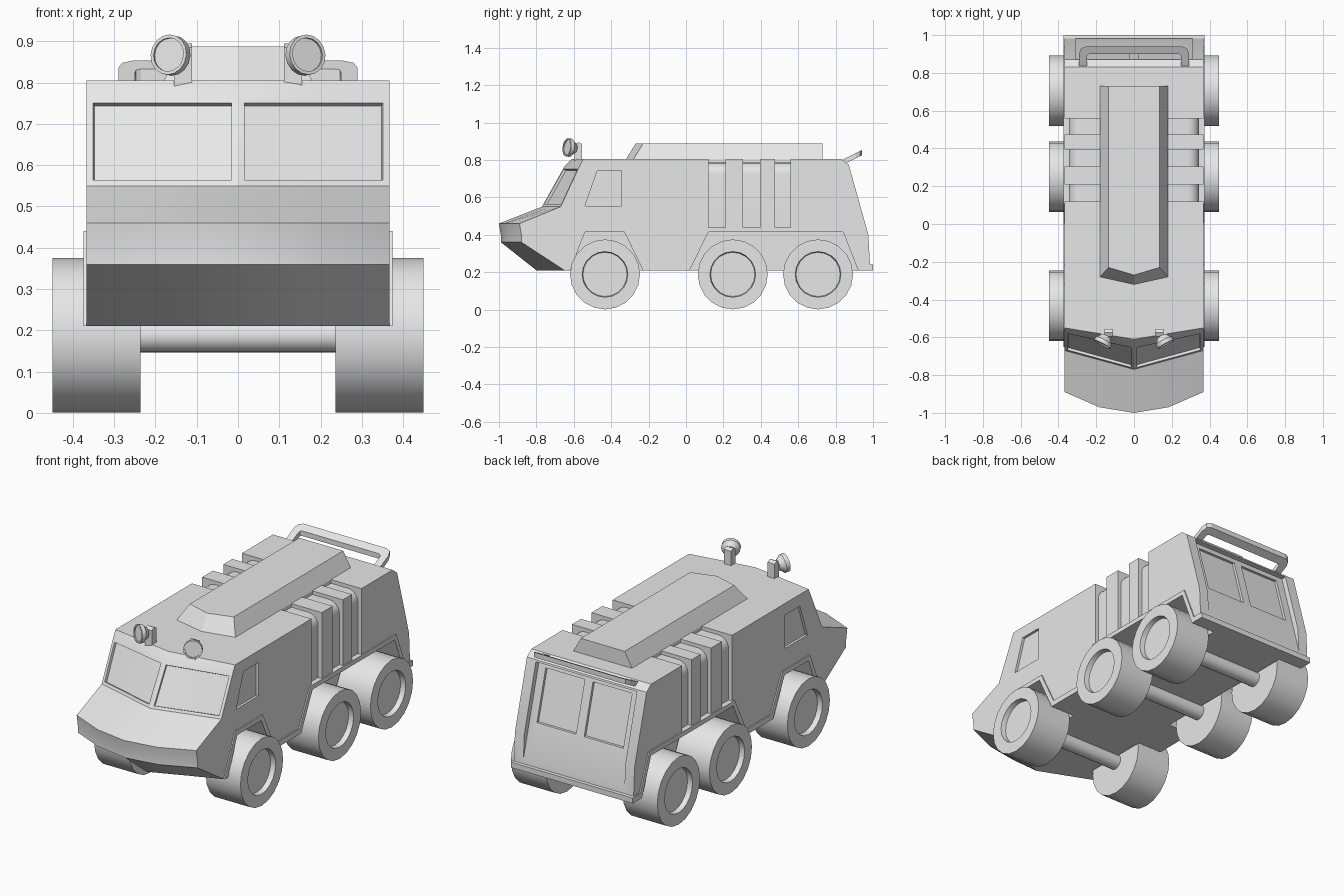
import bpy, bmesh, math
from mathutils import Vector, Matrix

if "Cube" in bpy.data.objects:
    bpy.data.objects.remove(bpy.data.objects["Cube"])

paint = bpy.data.materials.new("grey_paint")
paint.diffuse_color = (0.8, 0.8, 0.8, 1)
paint.use_nodes = True
paint.node_tree.nodes["Principled BSDF"].inputs["Base Color"].default_value = paint.diffuse_color


def finish(name, bm, smooth=None):
    bmesh.ops.recalc_face_normals(bm, faces=bm.faces)
    me = bpy.data.meshes.new(name)
    bm.to_mesh(me)
    bm.free()
    me.materials.append(paint)
    ob = bpy.data.objects.new(name, me)
    bpy.context.collection.objects.link(ob)
    if smooth:
        smooth_object(ob, smooth)
    return ob


def smooth_object(ob, angle):
    bpy.ops.object.select_all(action='DESELECT')
    ob.select_set(True)
    bpy.context.view_layer.objects.active = ob
    bpy.ops.object.shade_smooth_by_angle(angle=math.radians(angle))


def loft(loops):
    """Bridge equal-length closed loops and cap both ends."""
    bm = bmesh.new()
    rings = [[bm.verts.new(p) for p in loop] for loop in loops]
    n = len(rings[0])
    for a, b in zip(rings, rings[1:]):
        for i in range(n):
            j = (i + 1) % n
            bm.faces.new((a[i], a[j], b[j], b[i]))
    bm.faces.new(rings[0])
    bm.faces.new(rings[-1])
    return bm


def prism_x(name, pts, x0, x1):
    return finish(name, loft([[(x, y, z) for y, z in pts] for x in (x0, x1)]))


def prism_y(name, pts, y0, y1):
    return finish(name, loft([[(x, y, z) for x, z in pts] for y in (y0, y1)]))


def lathe(name, profile, centre, axis, segs, angle=30):
    """Spin (radius, height) points about an axis."""
    m = Matrix.Translation(centre) @ Vector(axis).to_track_quat('Z', 'Y').to_matrix().to_4x4()
    loops = [[m @ Vector((r * math.cos(2 * math.pi * i / segs),
                          r * math.sin(2 * math.pi * i / segs), h))
              for i in range(segs)] for r, h in profile]
    return finish(name, loft(loops), angle)


def cut(ob, cutter):
    mod = ob.modifiers.new("cut", 'BOOLEAN')
    mod.operation = 'DIFFERENCE'
    mod.solver = 'EXACT'
    mod.object = cutter
    bpy.ops.object.select_all(action='DESELECT')
    ob.select_set(True)
    bpy.context.view_layer.objects.active = ob
    bpy.ops.object.modifier_apply(modifier=mod.name)
    bpy.data.objects.remove(cutter)


# Hull: side profiles lofted across the width, with a V-shaped front
def hull_profile(x):
    t = abs(x) / 0.367
    nose = -1 + 0.06 * t if t <= 0.5 else -0.97 + 0.16 * (t - 0.5)
    pts = [(-0.80 + 0.15 * t, 0.21), (nose + 0.01, 0.36), (nose + 0.01, 0.40),
           (nose, 0.46), (-0.77 + 0.10 * t, 0.55), (-0.65 + 0.08 * t, 0.765),
           (-0.61 + 0.06 * t, 0.805), (0.83, 0.805), (0.87, 0.775),
           (0.975, 0.40), (0.985, 0.21)]
    return [(x, y, z) for y, z in pts]


bm = loft([hull_profile(x) for x in (-0.367, -0.1835, 0, 0.1835, 0.367)])
bmesh.ops.recalc_face_normals(bm, faces=bm.faces)
# Recessed windscreen panes
for side in (-1, 1):
    pane = [f for f in bm.faces
            if abs(f.calc_center_median().z - 0.6575) < 0.02
            and f.calc_center_median().y < -0.5
            and len(f.verts) == 4 and f.calc_center_median().x * side > 0]
    bmesh.ops.inset_region(bm, faces=pane, thickness=0.016, depth=0, use_even_offset=True)
    bmesh.ops.inset_region(bm, faces=pane, thickness=0.001, depth=-0.014, use_even_offset=True)
hull = finish("hull", bm)

# Wheel arches, side windows and rounded rib grooves
arches = [[(-0.62, 0.15), (-0.62, 0.21), (-0.54, 0.415), (-0.33, 0.415), (-0.23, 0.21), (-0.23, 0.15)],
          [(0.02, 0.15), (0.02, 0.21), (0.12, 0.415), (0.84, 0.415), (0.92, 0.21), (0.92, 0.15)]]
window = [(-0.54, 0.555), (-0.475, 0.74), (-0.345, 0.74), (-0.345, 0.555)]
corner = [(0.285 + 0.06 * math.sin(a * math.pi / 12), 0.725 + 0.06 * math.cos(a * math.pi / 12))
          for a in range(7)]
groove = [(0.16, 0.9), (0.16, 0.785)] + corner + [(0.345, 0.44), (0.5, 0.44), (0.5, 0.9)]
for s in (-1, 1):
    for arch in arches:
        cut(hull, prism_x("arch_cutter", arch, s * 0.225, s * 0.5))
    cut(hull, prism_x("window_cutter", window, s * 0.353, s * 0.5))
    for y0, y1 in ((0.12, 0.21), (0.305, 0.395), (0.475, 0.558)):
        cut(hull, prism_y("groove_cutter", [(s * x, z) for x, z in groove], y0, y1))


# Recessed rear panel with two deeper windows
def rear_y(z, depth):
    return 0.975 - 0.28 * (z - 0.4) - depth


def rear_cutter(z0, z1, depth, x0, x1):
    pts = [(rear_y(z0, depth), z0), (rear_y(z1, depth), z1), (1.2, z1), (1.2, z0)]
    cut(hull, prism_x("rear_cutter", pts, x0, x1))


rear_cutter(0.25, 0.765, 0.03, -0.31, 0.31)
for s in (-1, 1):
    rear_cutter(0.46, 0.735, 0.045, s * 0.025, s * 0.265)
smooth_object(hull, 20)

# Rear lower ledge
prism_x("rear_ledge", [(0.95, 0.21), (1.0, 0.21), (1.0, 0.24), (0.95, 0.245)], -0.373, 0.373)

# Raised trim following sills and arches
low = [(-0.62, 0.21), (-0.54, 0.415), (-0.33, 0.415), (-0.23, 0.21), (0.02, 0.21),
       (0.12, 0.415), (0.84, 0.415), (0.92, 0.21), (0.985, 0.21)]
high = [(-0.65, 0.21), (-0.555, 0.44), (-0.315, 0.44), (-0.215, 0.24), (0.005, 0.24),
        (0.105, 0.44), (0.855, 0.44), (0.935, 0.24), (0.985, 0.24)]
for s, label in ((-1, "left"), (1, "right")):
    prism_x(label + "_arch_trim", low + high[::-1], s * 0.36, s * 0.374)


# Raised roof housing with pointed front
def housing_loop(w, side_y, tip_y, z):
    return [(-w, 0.73, z), (-w, side_y, z), (0, tip_y, z), (w, side_y, z), (w, 0.73, z)]


finish("roof_housing", loft([housing_loop(0.18, -0.28, -0.32, 0.775),
                             housing_loop(0.18, -0.28, -0.32, 0.805),
                             housing_loop(0.135, -0.23, -0.27, 0.887)]))

# Tilted rear rail
half = [(0.29, 0.82), (0.29, 0.905), (0.28, 0.93), (0.255, 0.94)]
inner = [(0.235, 0.90), (0.247, 0.895), (0.25, 0.88), (0.25, 0.82)]
plan = half + [(-x, y) for x, y in half[::-1]] + [(-x, y) for x, y in inner[::-1]] + inner
finish("rear_rail", loft([[(x, y, 0.775 + (y - 0.82) * 0.5 + h) for x, y in plan]
                          for h in (-0.01, 0.018)]))

# Wheels and axles
tyre = [(0.001, 0), (0.187, 0), (0.187, 0.213), (0.122, 0.213), (0.118, 0.185), (0.001, 0.185)]
for y, label in ((-0.433, "front"), (0.25, "middle"), (0.706, "rear")):
    for s, side in ((-1, "left"), (1, "right")):
        lathe(f"{label}_{side}_wheel", tyre, (s * 0.236, y, 0.188), (s, 0, 0), 20)
    lathe(label + "_axle", [(0.042, -0.25), (0.042, 0.25)], (0, y, 0.188), (1, 0, 0), 16)

# Roof lamps on short brackets
lamp = [(0.028, -0.035), (0.036, -0.02), (0.049, -0.008), (0.049, 0.014),
        (0.041, 0.014), (0.041, 0.008), (0.001, 0.008)]
for s, side in ((-1, "left"), (1, "right")):
    lathe(side + "_lamp", lamp, (s * 0.162, -0.625, 0.866), (s * 0.45, -0.85, 0.12), 16)
    prism_x(side + "_lamp_bracket",
            [(-0.595, 0.785), (-0.595, 0.885), (-0.575, 0.895), (-0.555, 0.885), (-0.555, 0.785)],
            s * 0.112, s * 0.155)
